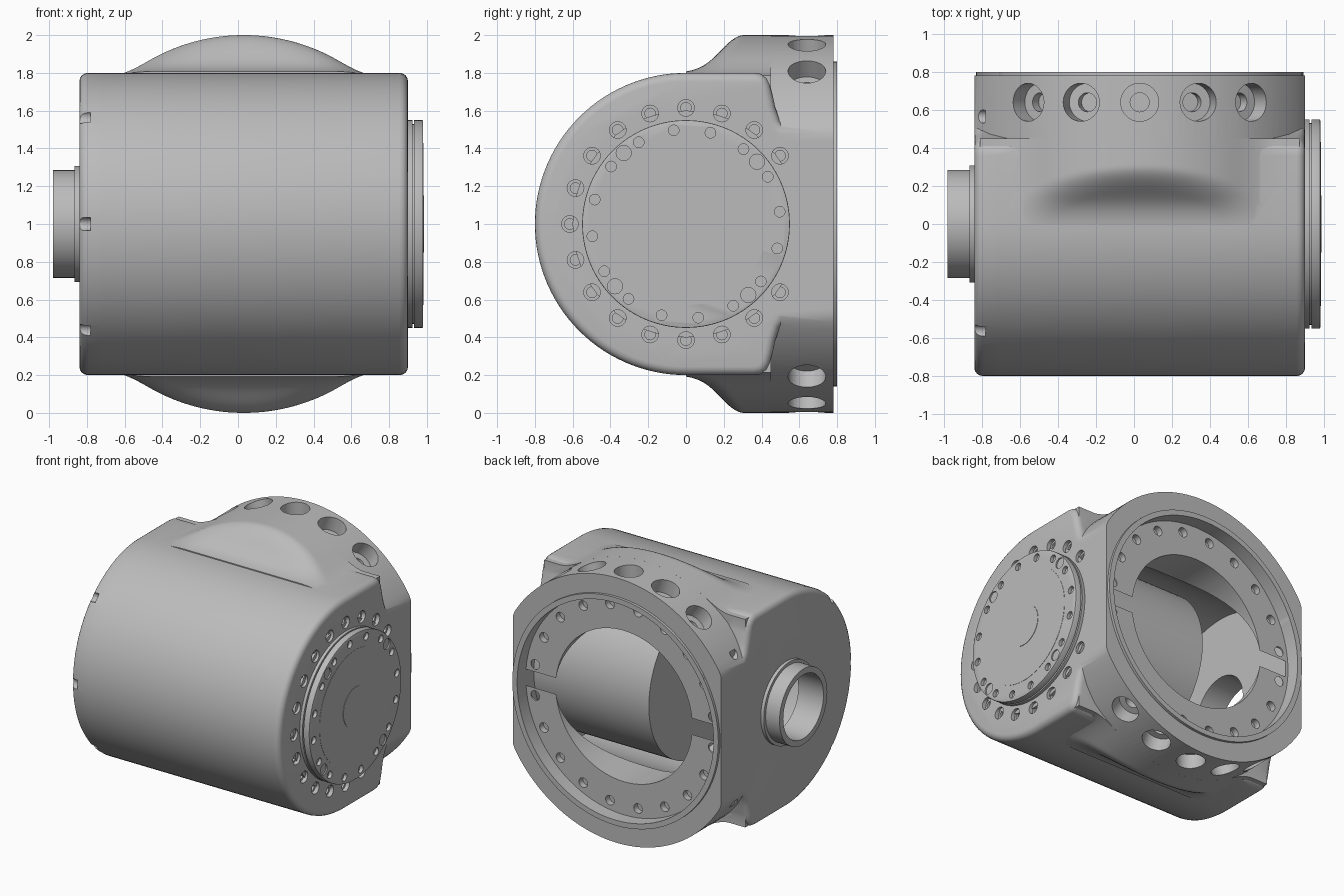
import bpy, bmesh, math
from mathutils import Vector

if "Cube" in bpy.data.objects:
    bpy.data.objects.remove(bpy.data.objects["Cube"])

grey = bpy.data.materials.new("machined grey")
grey.use_nodes = True
grey.diffuse_color = (0.5, 0.5, 0.5, 1)
grey.node_tree.nodes["Principled BSDF"].inputs["Base Color"].default_value = (0.5, 0.5, 0.5, 1)

CENTRE = Vector((0.03, 0, 1))  # parts are built around the crossing of the two axes


def finish(name, bm):
    bmesh.ops.recalc_face_normals(bm, faces=bm.faces)
    bmesh.ops.translate(bm, verts=bm.verts, vec=CENTRE)
    mesh = bpy.data.meshes.new(name)
    bm.to_mesh(mesh)
    bm.free()
    mesh.materials.append(grey)
    obj = bpy.data.objects.new(name, mesh)
    bpy.context.collection.objects.link(obj)
    return obj


def loft(name, sections):
    """Closed solid through a row of matching cross-sections."""
    bm = bmesh.new()
    rings = [[bm.verts.new(p) for p in s] for s in sections]
    bm.faces.new(rings[0])
    bm.faces.new(rings[-1])
    for a, b in zip(rings, rings[1:]):
        for i in range(len(a)):
            j = (i + 1) % len(a)
            bm.faces.new((a[i], a[j], b[j], b[i]))
    return finish(name, bm)


def prism_x(name, points, lo, hi):
    return loft(name, [[(t, y, z) for y, z in points] for t in (lo, hi)])


def prism_y(name, points, lo, hi):
    return loft(name, [[(x, t, z) for x, z in points] for t in (lo, hi)])


def rods(name, items, segments=24):
    """Cylinders given as (start, end, radius), in one object."""
    bm = bmesh.new()
    for start, end, r in items:
        start, end = Vector(start), Vector(end)
        d = end - start
        m = d.to_track_quat("Z", "Y").to_matrix().to_4x4()
        m.translation = (start + end) / 2
        bmesh.ops.create_cone(bm, cap_ends=True, segments=segments, radius1=r,
                              radius2=r, depth=d.length, matrix=m)
    return finish(name, bm)


def rod_x(name, lo, hi, r):
    return rods(name, [((lo, 0, 0), (hi, 0, 0), r)], 96)


def rod_y(name, lo, hi, r):
    return rods(name, [((0, lo, 0), (0, hi, 0), r)], 96)


def apply(obj, mod):
    bpy.context.view_layer.objects.active = obj
    bpy.ops.object.modifier_apply(modifier=mod.name)


def combine(obj, other, operation="DIFFERENCE"):
    mod = obj.modifiers.new("bool", "BOOLEAN")
    mod.operation, mod.solver, mod.object = operation, "EXACT", other
    apply(obj, mod)
    bpy.data.objects.remove(other)


def bevel(obj, width, segments=4):
    mod = obj.modifiers.new("bevel", "BEVEL")
    mod.width, mod.segments = width, segments
    mod.limit_method, mod.angle_limit = "ANGLE", math.radians(60)
    mod.use_clamp_overlap = False
    apply(obj, mod)


def polar(r, degrees):
    a = math.radians(degrees)
    return r * math.cos(a), r * math.sin(a)


def mirrored(points):
    return points + [(p, -q) for p, q in reversed(points)]


# Main housing: D-shaped barrel lying along x
side = [(.64, .47), (.57, .48), (.53, .5), (.495, .55), (.472, .62), (.457, .69),
        (.444, .74), (.425, .775), (.395, .795), (.36, .8)]
side += [polar(.8, 90 + 3 * i) for i in range(30)]
outline = side + [(-.8, 0)] + [(y, -z) for y, z in reversed(side)]
housing = prism_x("housing", outline, -.87, .87)
bevel(housing, .045)


# Shoulders: a ramp blended into the round of the mount, above and below
def soft_max(a, b, k):
    h = max(k - abs(a - b), 0) / k
    return max(a, b) + h * h * k / 4


def shoulder_height(x, y):
    dome = math.sqrt(1 - x * x)
    ramp = .79 + .3 * y + 2.2 * y * y
    return soft_max(-soft_max(-dome, -ramp, .09), .785, .08)


xs = [-.84 + 1.68 * i / 64 for i in range(65)]
sections = []
for n in range(31):
    y = .45 * n / 30
    ring = mirrored([(x, shoulder_height(x, y)) for x in xs])
    sections.append([(x, y, z) for x, z in ring])
combine(housing, loft("shoulders", sections), "UNION")

# Round mount with flat sides and a raised rim at the back
disc = [polar(1, 2.5 * i + 1.25) for i in range(144)]
mount = prism_y("mount", [(max(-.87, min(.87, x)), z) for x, z in disc], .45, .78)
combine(housing, mount, "UNION")
combine(housing, rod_y("rim", .7, .8, .86), "UNION")
combine(housing, rod_y("rim_recess", .697, .9, .82))

# Hollow inside, back opening and side bore
combine(housing, rod_x("cavity", -.8, .82, .7))
combine(housing, rod_y("back_opening", 0, .9, .57))
combine(housing, rod_x("side_bore", -1, -.7, .24))

# Radial access holes, five above and five below
angles = [s * 90 + k * 18 for s in (1, -1) for k in range(-2, 3)]
for r, lo, hi in ((.1, .89, 1.1), (.05, .835, 1)):
    items = []
    for a in angles:
        (x0, z0), (x1, z1) = polar(lo, a), polar(hi, a)
        items.append(((x0, .64, z0), (x1, .64, z1), r))
    combine(housing, rods("access_holes", items, 32))

# Bolt holes in the mount face
items = []
for i in range(20):
    x, z = polar(.75, 18 * i + 9)
    items.append(((x, .65, z), (x, .9, z), .036))
combine(housing, rods("mount_holes", items))

# Bolt holes around the output flange, none beside the mount
for r, depth in ((.044, .03), (.028, .045)):
    items = []
    for i in range(2, 19):
        y, z = polar(.615, 18 * i)
        items.append(((.87 - depth, y, z), (1, y, z), r))
    combine(housing, rods("side_holes", items))

# Notches in the cover edge
items = []
for a in (45, 135, 180, 225, 315):
    y, z = polar(.8, a)
    items.append(((-1, y, z), (-.81, y, z), .035))
combine(housing, rods("notches", items))

# Split the cover from the housing along a flush seam
square = [(-2, -2), (2, -2), (2, 2), (-2, 2)]
cover = housing.copy()
cover.data = housing.data.copy()
cover.name = "side_cover"
bpy.context.collection.objects.link(cover)
combine(cover, prism_x("cutter", square, -.741, 2))
combine(housing, prism_x("cutter", square, -2, -.741))

# Output flange with grooved edge, bolt circle and centre plug
flange = rod_x("output_flange", .84, .95, .55)
bevel(flange, .006, 2)
groove = rod_x("groove", .893, .903, .6)
combine(groove, rod_x("groove_core", .8, 1, .53))
combine(flange, groove)
items = []
for i in range(16):
    y, z = polar(.5, 22.5 * i + 7.5)
    items.append(((.925, y, z), (1, y, z), .028))
combine(flange, rods("flange_holes", items))
items = []
for i in range(4):
    y, z = polar(.5, 90 * i + 41.25)
    items.append(((.94, y, z), (1, y, z), .04))
combine(flange, rods("flange_pins", items))
plate = rod_x("flange_plate", .945, .952, .43)
plug = rod_x("centre_plug", .945, .955, .15)

# Motor drum inside the housing
drum = rod_x("motor_drum", -.14, .85, .6)

# Hollow spigot on the side cover
spigot = rod_x("spigot", -1.01, -.86, .285)
combine(spigot, rod_x("spigot_collar", -.895, -.85, .308), "UNION")
combine(spigot, rod_x("spigot_bore", -1.1, -.8, .24))

# Smooth round surfaces while keeping edges crisp
for obj in (housing, cover, flange, plate, plug, drum, spigot):
    bpy.ops.object.select_all(action="DESELECT")
    obj.select_set(True)
    bpy.context.view_layer.objects.active = obj
    bpy.ops.object.shade_smooth_by_angle(angle=math.radians(32))
